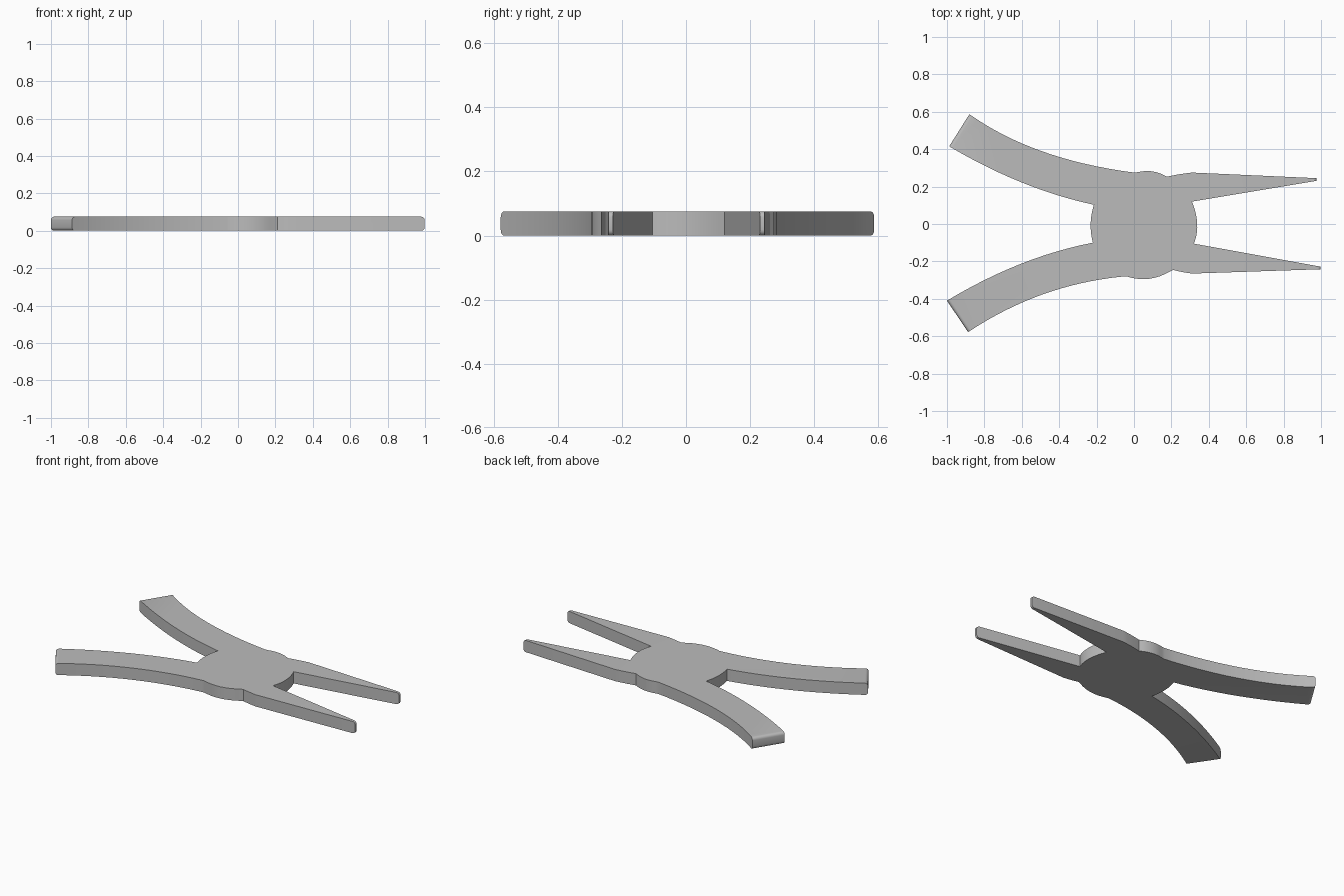
import bpy
import bmesh
import math
from mathutils import Vector

cube = bpy.data.objects.get("Cube")
if cube:
    bpy.data.objects.remove(cube, do_unlink=True)

THICK = 0.075

# Single grey finish
grey = bpy.data.materials.new("matte grey")
grey.use_nodes = True
grey.diffuse_color = (0.5, 0.5, 0.5, 1)
bsdf = grey.node_tree.nodes["Principled BSDF"]
bsdf.inputs["Base Color"].default_value = (0.5, 0.5, 0.5, 1)
bsdf.inputs["Roughness"].default_value = 0.6


def arc(a, mid, b, n=12):
    """Smooth quadratic curve from a to b passing through mid."""
    a, mid, b = Vector(a), Vector(mid), Vector(b)
    c = 2 * mid - (a + b) / 2
    return [a * (1 - t) ** 2 + c * 2 * t * (1 - t) + b * t * t
            for t in (i / n for i in range(n + 1))]


# Outline, clockwise from the crotch between the handles
outline = (
    arc((-0.215, 0.103), (-0.60, 0.222), (-0.988, 0.415))     # back handle, inner edge
    + arc((-0.88, 0.587), (-0.49, 0.388), (0.0, 0.275), 16)   # back handle, outer edge
    + arc((0.02, 0.277), (0.10, 0.281), (0.175, 0.253), 8)    # back pivot bulge
    + arc((0.20, 0.258), (0.25, 0.267), (0.31, 0.275), 4)     # back jaw shoulder
    + [Vector((0.977, 0.245)), Vector((0.977, 0.231))]        # back jaw tip
    + arc((0.31, 0.12), (0.338, 0.0), (0.32, -0.105))         # pivot between the jaws
    + [Vector((0.998, -0.228)), Vector((0.998, -0.242))]      # front jaw tip
    + arc((0.31, -0.265), (0.26, -0.257), (0.21, -0.246), 4)  # front jaw shoulder
    + arc((0.195, -0.252), (0.08, -0.293), (-0.04, -0.28), 8)  # front pivot bulge
    + arc((-0.06, -0.281), (-0.49, -0.377), (-0.887, -0.578), 16)  # front handle, outer edge
    + arc((-1.0, -0.41), (-0.61, -0.215), (-0.22, -0.10))     # front handle, inner edge
    + arc((-0.222, -0.09), (-0.232, 0.0), (-0.218, 0.09), 8)  # pivot between the handles
)

# Extrude the outline into a flat plate
bm = bmesh.new()
base = bm.faces.new([bm.verts.new((p.x, p.y, 0)) for p in outline])
top = bmesh.ops.extrude_face_region(bm, geom=[base])["geom"]
bmesh.ops.translate(bm, vec=(0, 0, THICK),
                    verts=[g for g in top if isinstance(g, bmesh.types.BMVert)])
bmesh.ops.recalc_face_normals(bm, faces=bm.faces)


# Round the top and bottom edges at the four ends
def at_end(edge):
    a, b = (v.co for v in edge.verts)
    mid = (a + b) / 2
    jaw_tip = mid.x > 0.95 and edge.calc_length() < 0.03
    handle_end = -0.96 < mid.x < -0.92 and edge.calc_length() > 0.15
    return abs(a.z - b.z) < 1e-5 and (jaw_tip or handle_end)


bmesh.ops.bevel(bm, geom=[e for e in bm.edges if at_end(e)], offset=0.018,
                segments=4, profile=0.5, affect='EDGES')
bmesh.ops.recalc_face_normals(bm, faces=bm.faces)

mesh = bpy.data.meshes.new("pliers_body")
bm.to_mesh(mesh)
bm.free()
mesh.materials.append(grey)
body = bpy.data.objects.new("pliers_body", mesh)
bpy.context.collection.objects.link(body)

bpy.ops.object.select_all(action='DESELECT')
body.select_set(True)
bpy.context.view_layer.objects.active = body
bpy.ops.object.shade_smooth_by_angle(angle=math.radians(30))
